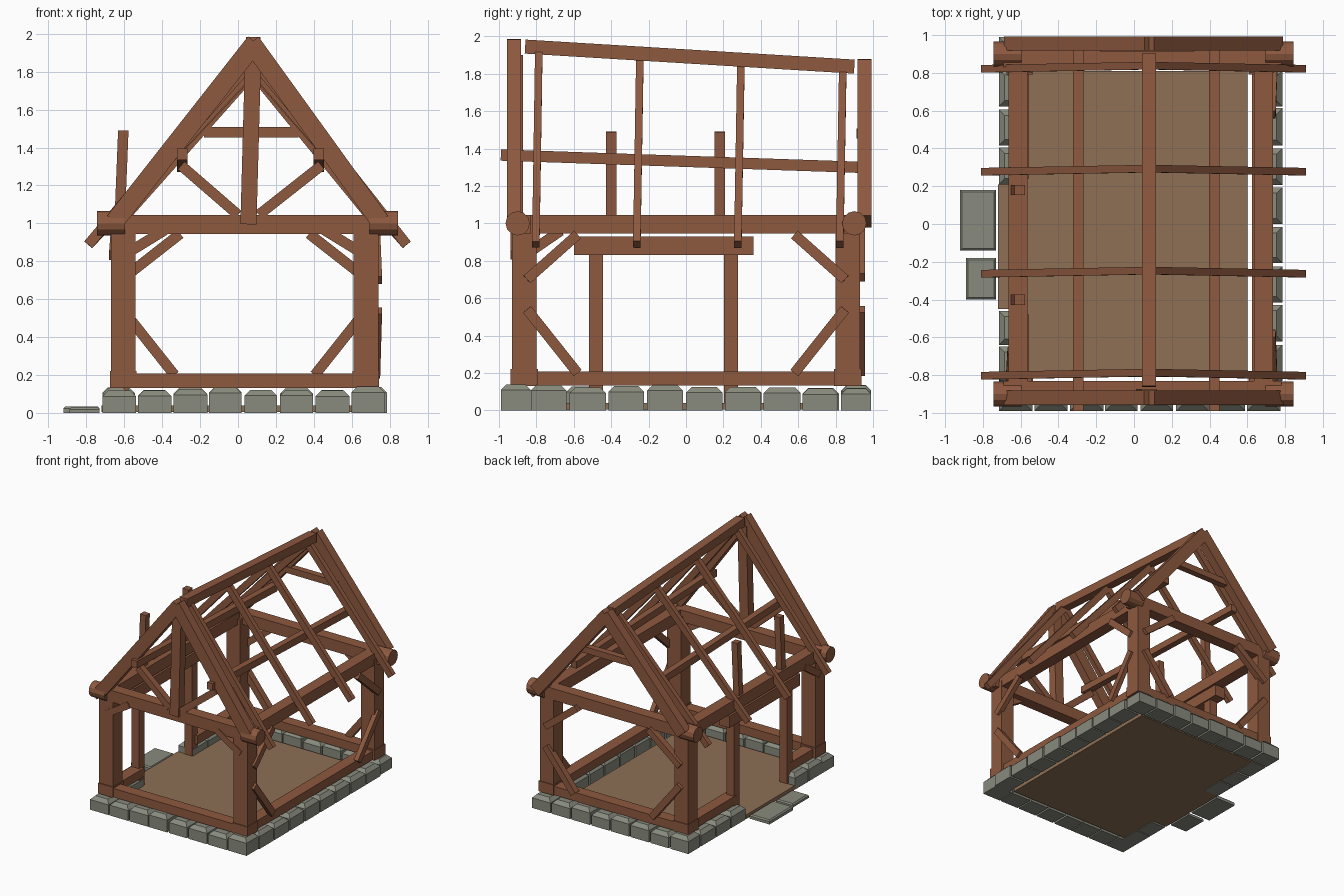
import bpy
import bmesh
import random
from mathutils import Vector

if "Cube" in bpy.data.objects:
    bpy.data.objects.remove(bpy.data.objects["Cube"])

random.seed(4)

# Shared dimensions: section sizes, levels and frame lines
POST, HEAVY, MEDIUM, LIGHT, SLIM = 0.13, 0.1, 0.075, 0.055, 0.04
STONE_TOP, SILL_LEVEL, BRACE_FOOT, PLATE_LEVEL = 0.13, 0.17, 0.2, 0.995
WALL_CENTRE, ROOF_CENTRE, RIDGE = 0.035, 0.05, 0.08
WALL, GABLE, BASE_X, BASE_Y, INNER_Y = 0.64, 0.88, 0.75, 0.99, 0.83
DOOR_FRONT, DOOR_BACK = -0.48, 0.24
FRONT, BACK = -0.91, 0.93
SIDES = (("right", -1), ("left", 1))
ENDS = (("front", -1), ("back", 1))
ACROSS, ALONG = Vector((1, 0, 0)), Vector((0, 1, 0))


def material(name, red, green, blue):
    mat = bpy.data.materials.new(name)
    mat.use_nodes = True
    colour = (red, green, blue, 1)
    mat.diffuse_color = colour
    mat.node_tree.nodes["Principled BSDF"].inputs["Base Color"].default_value = colour
    return mat


WOOD = material("reddish wood", 0.27, 0.1, 0.05)
EARTH = material("floor brown", 0.27, 0.16, 0.09)
STONE = material("grey stone", 0.25, 0.26, 0.21)


def finish(name, bm, mat):
    """Turn a bmesh into a named object with one colour."""
    bmesh.ops.recalc_face_normals(bm, faces=bm.faces)
    mesh = bpy.data.meshes.new(name)
    bm.to_mesh(mesh)
    bm.free()
    mesh.materials.append(mat)
    bpy.context.collection.objects.link(bpy.data.objects.new(name, mesh))


def beam(name, start, end, width, depth, side=ALONG):
    """Square timber between two points, its width lying along side."""
    start, end = Vector(start), Vector(end)
    direction = (end - start).normalized()
    side = (side - direction * side.dot(direction)).normalized()
    up = direction.cross(side)
    bm = bmesh.new()
    bmesh.ops.create_cube(bm, size=1)
    for vert in bm.verts:
        x, y, z = vert.co
        vert.co = start.lerp(end, z + 0.5) + side * (x * width) + up * (y * depth)
    finish(name, bm, WOOD)


def block(name, low, high, mat, chamfer=0):
    """Box between two corners with an optional chamfer round its top."""
    low, high = Vector(low), Vector(high)
    bm = bmesh.new()
    bmesh.ops.create_cube(bm, size=1)
    for vert in bm.verts:
        vert.co = (low + high) / 2 + vert.co * (high - low)
    if chamfer:
        top = max(bm.faces, key=lambda face: face.calc_center_median().z)
        bmesh.ops.bevel(bm, geom=list(top.edges), offset=chamfer, segments=1, affect='EDGES')
    finish(name, bm, mat)


def log_end(name, centre):
    """Round timber end lying across the house."""
    bm = bmesh.new()
    bmesh.ops.create_cone(bm, cap_ends=True, segments=12, radius1=0.065, radius2=0.065, depth=0.15)
    for vert in bm.verts:
        vert.co = Vector(centre) + Vector((vert.co.z, vert.co.x, vert.co.y))
    finish(name, bm, WOOD)


def stone_row(name, start, end, count, inner, outer, along_y):
    """Row of chamfered stones with slightly varied heights and gaps."""
    pitch = (end - start) / count
    for index in range(count):
        first = start + index * pitch
        last = first + pitch - random.uniform(0.008, 0.018)
        height = STONE_TOP + random.uniform(-0.015, 0.01)
        near, far = min(inner, outer), max(inner, outer)
        if along_y:
            block(name, (near, first, 0), (far, last, height), STONE, 0.03)
        else:
            block(name, (first, near, 0), (last, far, height), STONE, 0.03)


# Earth floor, threshold and step slabs
block("floor", (-0.58, -0.81, 0.005), (0.6, 0.81, SLIM), EARTH)
block("threshold", (-0.72, -0.45, 0.005), (-0.58, 0.21, SLIM), EARTH)
block("large_step", (-0.92, -0.14, 0), (-0.73, 0.18, 0.034), STONE, 0.01)
block("small_step", (-0.89, -0.4, 0), (-0.73, -0.18, 0.028), STONE, 0.01)

# Foundation stones, left open at the door
west, east = WALL_CENTRE - BASE_X, WALL_CENTRE + BASE_X
for end, s in ENDS:
    stone_row(end + "_stone", west, east, 8, s * INNER_Y, s * BASE_Y, False)
stone_row("left_stone", -INNER_Y, INNER_Y, 8, east - 0.15, east, True)
stone_row("right_front_stone", -INNER_Y, -0.45, 2, west + 0.14, west, True)
stone_row("right_back_stone", 0.21, INNER_Y, 3, west + 0.14, west, True)

# Sills and tie beams of the gable walls
for end, s in ENDS:
    y = s * GABLE
    beam(end + "_sill", (-WALL, y, SILL_LEVEL), (0.67, y, SILL_LEVEL), HEAVY, MEDIUM)
    beam(end + "_tie_beam", (-0.69, y, PLATE_LEVEL), (0.78, y, PLATE_LEVEL), HEAVY, HEAVY)

# Sills of the side walls
for name, x, start, stop in (("left_sill", WALL, -GABLE, GABLE),
                             ("right_front_sill", -WALL, -GABLE, DOOR_FRONT),
                             ("right_back_sill", -WALL, DOOR_BACK, GABLE)):
    x += WALL_CENTRE
    beam(name, (x, start, SILL_LEVEL), (x, stop, SILL_LEVEL), HEAVY, MEDIUM, ACROSS)

# Wall plates, corner posts, footings and log ends
for side, s in SIDES:
    x = WALL_CENTRE + s * WALL
    plate = WALL_CENTRE + s * 0.65
    beam(side + "_wall_plate", (plate, -GABLE, PLATE_LEVEL), (plate, GABLE, PLATE_LEVEL),
         HEAVY, HEAVY, ACROSS)
    for end, t in ENDS:
        y = t * 0.865
        corner = end + "_" + side
        beam(corner + "_post", (x, y, BRACE_FOOT), (x, y, PLATE_LEVEL), POST, POST)
        beam(corner + "_footing", (x, y, STONE_TOP), (x, y, 0.22), 0.145, 0.14)
        log_end(corner + "_log_end", (ROOF_CENTRE + s * 0.72, t * 0.9, 1))

# Braces in the gable walls
for side, s in SIDES:
    x = WALL_CENTRE + s * WALL
    beam("front_" + side + "_brace", (x, FRONT, INNER_Y), (x - s * 0.22, FRONT, 0.965), LIGHT, LIGHT)
    for level, foot, reach, tip in (("upper", 0.71, 0.3, 0.945), ("lower", 0.54, 0.27, BRACE_FOOT)):
        beam(f"back_{side}_{level}_brace", (x, BACK, foot), (x - s * reach, BACK, tip), LIGHT, LIGHT)

# Braces in the side walls
for end, s in ENDS:
    for level, foot, tip in (("upper", 0.7, 0.94), ("lower", 0.54, BRACE_FOOT)):
        beam(f"left_{end}_{level}_brace", (0.74, s * 0.85, foot), (0.73, s * 0.58, tip),
             SLIM, LIGHT, ACROSS)
beam("right_front_brace", (-0.66, -0.86, INNER_Y), (-0.65, -0.67, 0.96), SLIM, LIGHT, ACROSS)

# Door frame and the tall studs above it
door_line = WALL_CENTRE - 0.65
for y in (DOOR_FRONT, DOOR_BACK):
    beam("door_post", (door_line, y, SLIM), (door_line, y, GABLE), MEDIUM, MEDIUM)
beam("door_lintel", (door_line, -0.6, GABLE), (door_line, 0.36, GABLE), HEAVY, HEAVY, ACROSS)
for y in (-0.4, 0.18):
    beam("tall_stud", (-0.625, y, PLATE_LEVEL), (-0.605, y, 1.49), LIGHT, LIGHT)

# Gable rafters crossing at the peak
for end, y, peak in (("front", -0.92, 1.955), ("back", 0.955, 1.845)):
    for side, s in SIDES:
        beam(f"{end}_{side}_gable_rafter", (ROOF_CENTRE + s * 0.7, y, 1.01),
             (RIDGE - s * 0.012, y, peak), MEDIUM, HEAVY)

# Sloping ridge beam and purlins
beam("ridge_beam", (RIDGE, -0.86, 1.945), (RIDGE, 0.9, 1.838), MEDIUM, MEDIUM, ACROSS)
for side, s in SIDES:
    x = 0.065 + s * 0.36
    beam(side + "_purlin", (x, -BASE_Y, 1.365), (x, 0.92, 1.3), LIGHT, 0.06, ACROSS)

# Common rafters following the ridge
for y, peak in ((-0.795, 1.92), (-0.255, 1.86), (0.285, 1.82), (0.83, 1.81)):
    for side, s in SIDES:
        beam(side + "_common_rafter", (ROOF_CENTRE + s * 0.84, y - 0.008, 0.887),
             (RIDGE, y + 0.008, peak), SLIM, LIGHT)

# Front king post with struts, and back collar
beam("king_post", (LIGHT, FRONT, PLATE_LEVEL), (RIDGE, FRONT, 1.9), MEDIUM, 0.085)
for side, s in SIDES:
    beam(side + "_strut", (LIGHT + s * LIGHT, FRONT, 1.045),
         (0.07 + s * 0.37, FRONT, 1.305), LIGHT, LIGHT)
beam("back_collar", (-0.18, 0.94, 1.48), (0.32, 0.94, 1.48), LIGHT, LIGHT)
